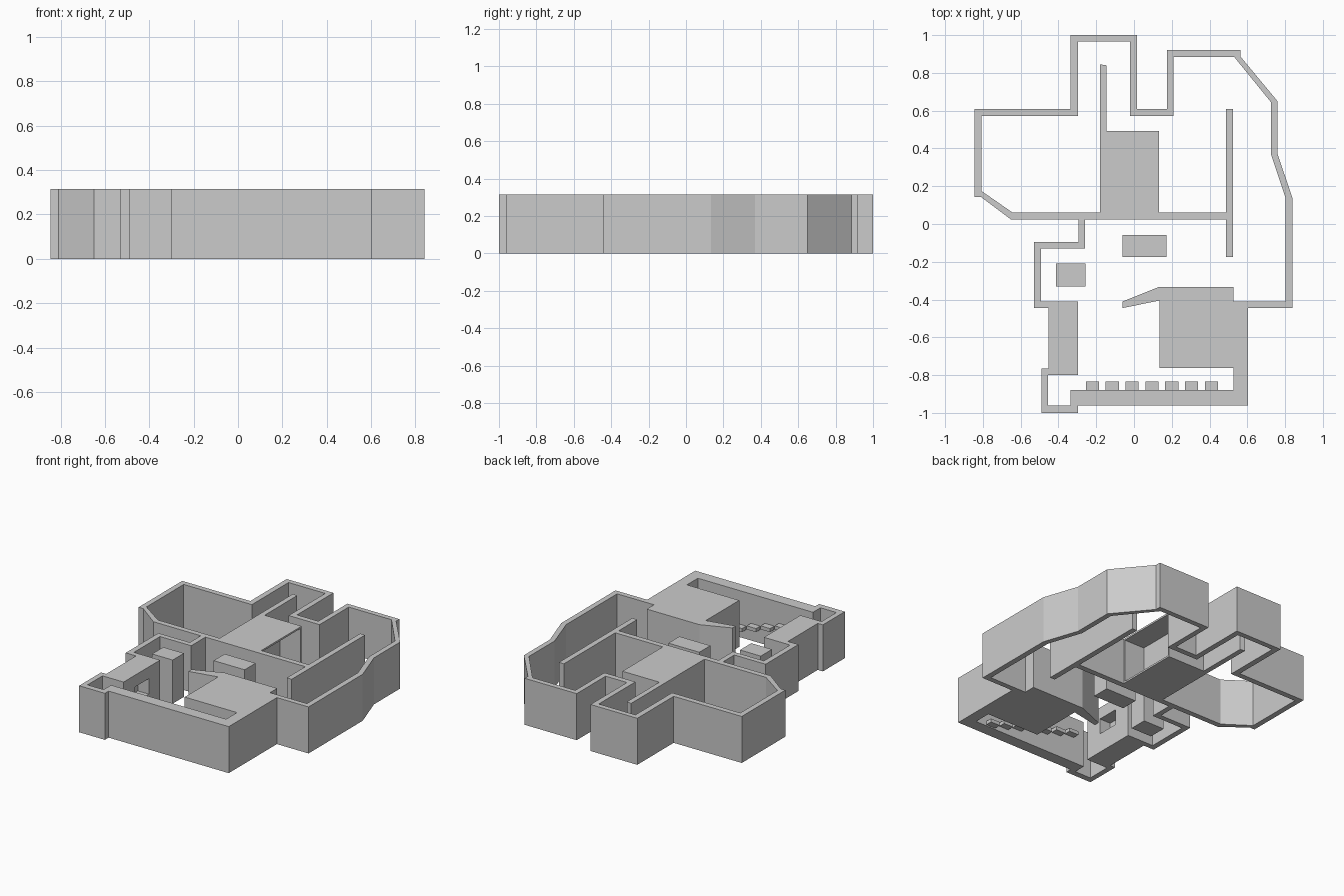
import bpy, bmesh

if "Cube" in bpy.data.objects:
    bpy.data.objects.remove(bpy.data.objects["Cube"])

H = 0.315


def box(name, x0, x1, y0, y1, z0, z1):
    bm = bmesh.new()
    bmesh.ops.create_cube(bm, size=1)
    for v in bm.verts:
        v.co = ((x0 + x1) / 2 + v.co.x * (x1 - x0),
                (y0 + y1) / 2 + v.co.y * (y1 - y0),
                (z0 + z1) / 2 + v.co.z * (z1 - z0))
    me = bpy.data.meshes.new(name)
    bm.to_mesh(me)
    bm.free()
    ob = bpy.data.objects.new(name, me)
    bpy.context.collection.objects.link(ob)
    return ob


def plan_solid(name, loops, height):
    """Extrude a filled floor plan (outer loop plus inner loop) to a mesh."""
    cu = bpy.data.curves.new(name, 'CURVE')
    cu.dimensions = '2D'
    cu.fill_mode = 'BOTH'
    cu.extrude = height / 2
    for pts in loops:
        sp = cu.splines.new('POLY')
        sp.points.add(len(pts) - 1)
        for p, (x, y) in zip(sp.points, pts):
            p.co = (x, y, 0, 1)
        sp.use_cyclic_u = True
    tmp = bpy.data.objects.new(name + "_plan", cu)
    bpy.context.collection.objects.link(tmp)
    bpy.context.view_layer.update()
    me = bpy.data.meshes.new_from_object(
        tmp.evaluated_get(bpy.context.evaluated_depsgraph_get()))
    bpy.data.objects.remove(tmp)
    bm = bmesh.new()
    bm.from_mesh(me)
    bmesh.ops.remove_doubles(bm, verts=bm.verts, dist=0.0005)
    bmesh.ops.translate(bm, verts=bm.verts, vec=(0, 0, height / 2))
    bmesh.ops.recalc_face_normals(bm, faces=bm.faces)
    for f in bm.faces:
        f.smooth = False
    bm.to_mesh(me)
    bm.free()
    ob = bpy.data.objects.new(name, me)
    bpy.context.collection.objects.link(ob)
    return ob


# outside of the building
outer = [(-.845, .61), (-.335, .61), (-.335, 1), (.015, 1), (.015, .61), (.175, .61),
         (.175, .92), (.565, .92), (.565, .885), (.76, .65), (.76, .37), (.84, .135),
         (.84, -.445), (.603, -.445), (.603, -.96), (-.297, -.96), (-.297, -1), (-.49, -1),
         (-.49, -.765), (-.452, -.765), (-.452, -.445), (-.53, -.445), (-.53, -.095),
         (-.295, -.095), (-.295, .023), (-.65, .023), (-.81, .143), (-.845, .143)]
# rooms, partitions and solid blocks
inner = [(-.808, .573), (-.297, .573), (-.297, .965), (-.022, .965), (-.022, .573),
         (.21, .573), (.21, .885), (.53, .885), (.725, .645), (.725, .37), (.803, .135),
         (.803, -.41), (.527, -.41), (.527, -.333), (.132, -.333), (-.06, -.41),
         (-.06, -.445), (.135, -.405), (.135, -.763), (.527, -.763), (.527, -.88),
         (-.335, -.88), (-.335, -.96), (-.455, -.96), (-.455, -.80), (-.297, -.80),
         (-.297, -.41), (-.493, -.41), (-.493, -.13), (-.26, -.13), (-.26, .023),
         (.488, .023), (.488, -.175), (.525, -.175), (.525, .61), (.488, .61),
         (.488, .06), (.132, .06), (.132, .492), (-.145, .492), (-.145, .84),
         (-.18, .845), (-.18, .06), (-.642, .06), (-.808, .175)]
walls = plan_solid("walls", [outer, inner], H)

# recesses cut into the blocks
for name, dims in (("alcove", (-.02, .15, .07, .48, .012, .303)),
                   ("niche", (-.38, -.25, -.68, -.53, .13, .235))):
    cutter = box(name + "_cutter", *dims)
    cutter.hide_render = True
    cutter.hide_viewport = True
    m = walls.modifiers.new(name, 'BOOLEAN')
    m.operation = 'DIFFERENCE'
    m.solver = 'EXACT'
    m.object = cutter

# free standing pieces
box("counter", -.06, .172, -.175, -.057, 0, .285)
box("pillar", -.413, -.258, -.33, -.21, 0, .295)

# floating steps rising along the front wall
for i in range(7):
    x = .41 - i * .105
    top = .032 + i * .028
    box(f"step_{i + 1}", x - .035, x + .035, -.88, -.835, top - .024, top)
